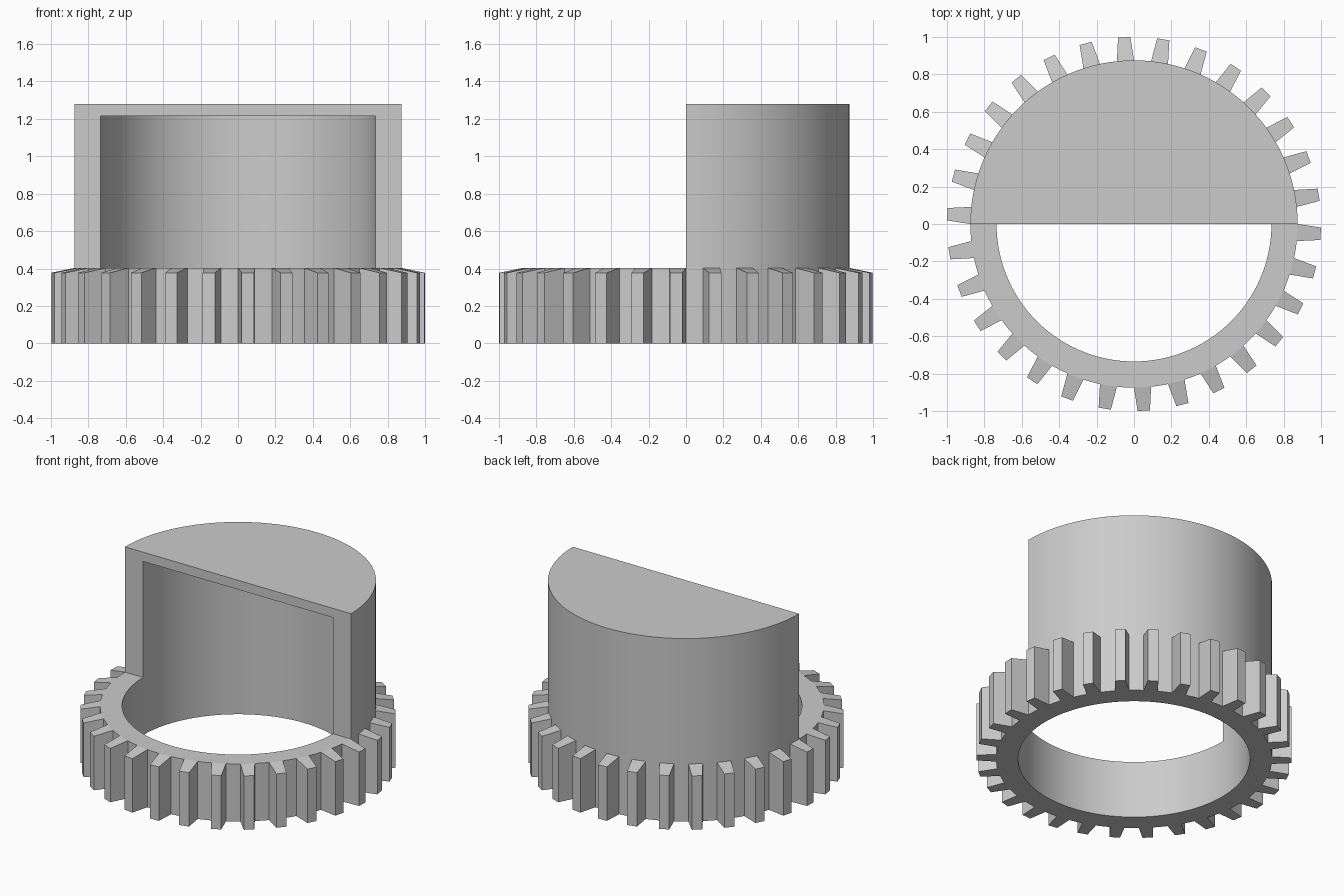
import bpy, bmesh, math

if "Cube" in bpy.data.objects:
    bpy.data.objects.remove(bpy.data.objects["Cube"])

R_TIP, R_ROOT, R_BORE = 1.0, 0.875, 0.735
Z_RING, Z_TIP, Z_CAP, Z_TOP = 0.403, 0.377, 1.215, 1.28
TEETH = 30
STEP = 3  # degrees between points on every arc

grey = bpy.data.materials.new("plain grey")
grey.diffuse_color = (0.6, 0.6, 0.6, 1)
grey.use_nodes = True
grey.node_tree.nodes["Principled BSDF"].inputs["Base Color"].default_value = grey.diffuse_color


def polar(bm, r, deg, z):
    a = math.radians(deg)
    return bm.verts.new((r * math.cos(a), r * math.sin(a), z))


def finish(bm, name):
    bmesh.ops.remove_doubles(bm, verts=bm.verts, dist=1e-5)
    bmesh.ops.recalc_face_normals(bm, faces=bm.faces)
    mesh = bpy.data.meshes.new(name)
    bm.to_mesh(mesh)
    bm.free()
    mesh.materials.append(grey)
    obj = bpy.data.objects.new(name, mesh)
    bpy.context.collection.objects.link(obj)
    bpy.ops.object.select_all(action='DESELECT')
    obj.select_set(True)
    bpy.context.view_layer.objects.active = obj
    bpy.ops.object.shade_smooth_by_angle(angle=math.radians(8))
    return obj


# Gear ring: bored band with tapered teeth whose tops slope outward
bm = bmesh.new()
n = 360 // STEP
inner = [[polar(bm, R_BORE, i * STEP, z) for i in range(n)] for z in (0, Z_RING)]
root = [[polar(bm, R_ROOT, i * STEP, z) for i in range(n)] for z in (0, Z_RING)]
for i in range(n):
    j = (i + 1) % n
    bm.faces.new((inner[0][i], inner[0][j], inner[1][j], inner[1][i]))
    for k in (0, 1):
        bm.faces.new((inner[k][i], inner[k][j], root[k][j], root[k][i]))
for t in range(TEETH):
    i = t * 4
    a, m, b, c, d = [(i + k) % n for k in range(5)]
    centre = m * STEP + 6          # tooth centres sit at 9, 21, 33 ... degrees
    a, m, b, c, d = [(k + 2) % n for k in (a, m, b, c, d)]
    tip = [[polar(bm, R_TIP, centre + s * 1.9, z) for s in (-1, 1)] for z in (0, Z_TIP)]
    for k in (0, 1):               # tooth underside and sloped top
        bm.faces.new((root[k][a], root[k][m], root[k][b], tip[k][1], tip[k][0]))
    bm.faces.new((tip[0][0], tip[0][1], tip[1][1], tip[1][0]))
    bm.faces.new((root[0][a], tip[0][0], tip[1][0], root[1][a]))
    bm.faces.new((root[0][b], tip[0][1], tip[1][1], root[1][b]))
    for p, q in ((b, c), (c, d)):  # valley wall
        bm.faces.new((root[0][p], root[0][q], root[1][q], root[1][p]))
finish(bm, "gear_ring")

# Half-round hood: curved wall with a closed top, open towards the front
bm = bmesh.new()
arc = range(0, 181, STEP)
out_lo, out_hi = [[polar(bm, R_ROOT, a, z) for a in arc] for z in (Z_RING, Z_TOP)]
in_lo, in_hi = [[polar(bm, R_BORE, a, z) for a in arc] for z in (Z_RING, Z_CAP)]
for lo, hi in ((out_lo, out_hi), (in_lo, in_hi), (in_lo, out_lo)):
    for i in range(len(lo) - 1):
        bm.faces.new((lo[i], lo[i + 1], hi[i + 1], hi[i]))
bm.faces.new(out_hi)
bm.faces.new(in_hi)
bm.faces.new((out_lo[0], out_hi[0], out_hi[-1], out_lo[-1],
              in_lo[-1], in_hi[-1], in_hi[0], in_lo[0]))
finish(bm, "half_hood")
